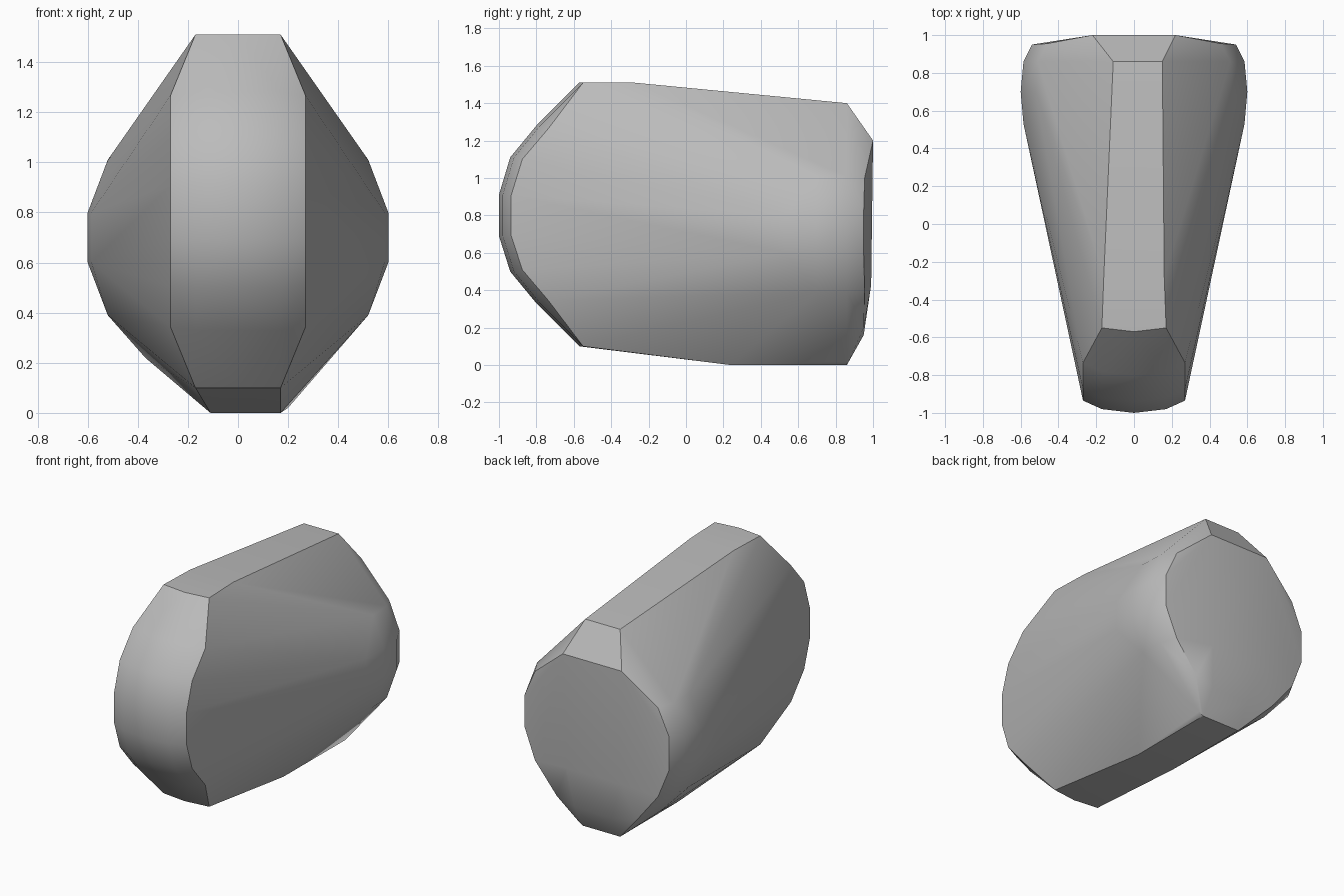
import bpy, bmesh
from math import radians

cube = bpy.data.objects.get("Cube")
if cube:
    bpy.data.objects.remove(cube, do_unlink=True)

stone = bpy.data.materials.new("plain_grey")
stone.use_nodes = True
grey = (0.5, 0.5, 0.5, 1)
stone.diffuse_color = grey
stone.node_tree.nodes["Principled BSDF"].inputs["Base Color"].default_value = grey

points = []


def mirrored(x, y, z):
    for side in (-1, 1):
        points.append((side * x, y, z))


# Rounded nose: a curved profile swept over a shallow bow
nose = [(-1, .69), (-1, .91), (-.94, 1.11), (-.8, 1.28), (-.94, .5), (-.8, .33)]
for y, z in nose:
    points.append((0, y, z))
    mirrored(.17, y + .02, z)
    mirrored(.27, y + .065, .8 + (z - .8) * .97)

# Flat ends of the nose, top and bottom
for z in (.1, 1.51):
    points.append((0, -.57, z))
    mirrored(.17, -.55, z)

# Wide cheeks, rounded from the flank to the rear
for z in (.6, .8):
    mirrored(.6, .7, z)
    mirrored(.585, .86, z)
    mirrored(.585, .53, z)
for z in (.39, 1.01):
    mirrored(.52, .7, z)
    mirrored(.51, .86, z)

# Rear disc
for x, y, z in [(.54, .95, .6), (.54, .95, .82), (.46, .955, 1.0), (.46, .955, .4),
                (.22, 1, 1.2), (.2, .99, .43), (.3, .95, .2)]:
    mirrored(x, y, z)

# Narrow top ridge and underside
points += [(-.16, -.28, 1.51), (.16, -.28, 1.51), (-.11, .86, 1.4), (.15, .86, 1.4)]
points += [(-.11, .24, 0), (.17, .24, 0), (-.11, .86, 0), (.17, .86, 0),
           (.2, .86, .02), (-.37, .8, .22), (-.11, .95, .16), (.17, .95, .16)]

# Wrap the whole body in one convex skin
bm = bmesh.new()
for p in points:
    bm.verts.new(p)
hull = bmesh.ops.convex_hull(bm, input=bm.verts)
loose = {v for v in hull["geom_interior"] + hull["geom_unused"]
         if isinstance(v, bmesh.types.BMVert) and not v.link_faces}
bmesh.ops.delete(bm, geom=list(loose), context="VERTS")
bmesh.ops.dissolve_limit(bm, angle_limit=radians(1), verts=bm.verts, edges=bm.edges)
bmesh.ops.recalc_face_normals(bm, faces=bm.faces)
mesh = bpy.data.meshes.new("rounded_body")
bm.to_mesh(mesh)
bm.free()
mesh.materials.append(stone)
body = bpy.data.objects.new("rounded_body", mesh)
bpy.context.collection.objects.link(body)
bpy.context.view_layer.objects.active = body
body.select_set(True)
bpy.ops.object.shade_smooth_by_angle(angle=radians(30))
